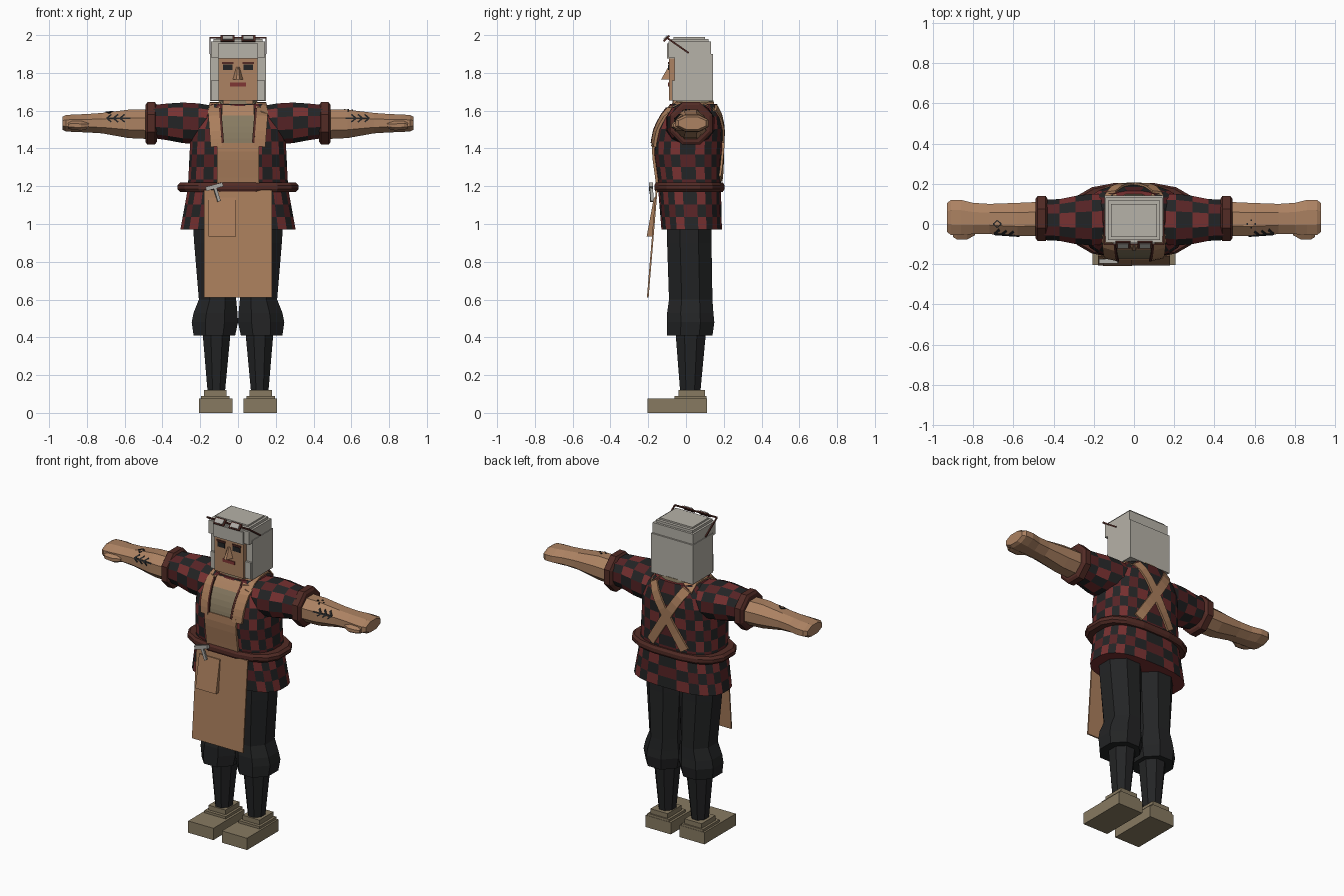
import bpy, bmesh, math
from mathutils import Vector
from mathutils.bvhtree import BVHTree

if "Cube" in bpy.data.objects:
    bpy.data.objects.remove(bpy.data.objects["Cube"])


def material(name, *rgb):
    col = [((c / 255 + 0.055) / 1.055) ** 2.4 for c in rgb] + [1]
    m = bpy.data.materials.new(name)
    m.use_nodes = True
    m.diffuse_color = col
    bsdf = m.node_tree.nodes["Principled BSDF"]
    bsdf.inputs["Base Color"].default_value = col
    bsdf.inputs["Roughness"].default_value = 0.9
    return m


SKIN = material("skin", 172, 130, 98)
LEATHER = material("tan leather", 170, 126, 92)
HAIR = material("grey hair", 182, 178, 168)
RED = material("red check", 118, 48, 48)
DARK_RED = material("dark red check", 86, 35, 37)
BLACK = material("black cloth", 35, 36, 37)
BROWN = material("dark brown leather", 82, 43, 37)
KHAKI = material("khaki", 135, 122, 97)
LIPS = material("lips", 128, 54, 52)
STEEL = material("steel", 172, 170, 165)


def loft(name, rings, mats, rule=None):
    """Skin a list of point rings, cap both ends; rule(row, col) picks the material."""
    bm = bmesh.new()
    vs = [[bm.verts.new(p) for p in r] for r in rings]
    n = len(rings[0])
    for i in range(len(vs) - 1):
        for j in range(n):
            k = (j + 1) % n
            f = bm.faces.new((vs[i][j], vs[i][k], vs[i + 1][k], vs[i + 1][j]))
            if rule:
                f.material_index = rule(i, j)
    bm.faces.new(vs[0])
    bm.faces.new(vs[-1])
    bmesh.ops.recalc_face_normals(bm, faces=bm.faces)
    me = bpy.data.meshes.new(name)
    bm.to_mesh(me)
    ob = bpy.data.objects.new(name, me)
    bpy.context.collection.objects.link(ob)
    for m in mats if isinstance(mats, list) else [mats]:
        me.materials.append(m)
    tree = BVHTree.FromBMesh(bm)
    bm.free()
    return tree


def ring(axis, key, n, power, side=1):
    """Superellipse ring filling the two ranges in key = (pos, a0, a1, b0, b1)."""
    pos, a0, a1, b0, b1 = key
    unit = []
    for j in range(n):
        t = (j + 0.5) * math.tau / n
        unit.append([math.copysign(abs(v) ** (2 / power), v) for v in (math.cos(t), math.sin(t))])
    m = max(u[0] for u in unit)
    out = []
    for u, v in unit:
        a = (a0 + a1) / 2 + u / m * (a1 - a0) / 2
        b = (b0 + b1) / 2 + v / m * (b1 - b0) / 2
        out.append((side * a, b, pos) if axis == "z" else (side * pos, a, b))
    return out


def tube(name, axis, keys, mats, n=8, power=2, side=1, rule=None):
    return loft(name, [ring(axis, k, n, power, side) for k in keys], mats, rule)


def refine(keys, count):
    """Resample key sections evenly along their length."""
    out = []
    for i in range(count + 1):
        p = keys[0][0] + (keys[-1][0] - keys[0][0]) * i / count
        for a, b in zip(keys, keys[1:]):
            if p <= b[0] + 1e-6:
                break
        t = (p - a[0]) / (b[0] - a[0])
        out.append([x + (y - x) * t for x, y in zip(a, b)])
    return out


def box(name, x0, x1, y0, y1, z0, z1, mat, side=1):
    loft(name, [[(side * x, y, z) for x, y in ((x0, y0), (x1, y0), (x1, y1), (x0, y1))]
                for z in (z0, z1)], mat)


def beam(name, a, b, w, d, mat):
    """Rectangular bar between two points."""
    a, b = Vector(a), Vector(b)
    q = (b - a).to_track_quat("Z", "Y")
    corners = [q @ Vector((sx * w / 2, sy * d / 2, 0)) for sx, sy in ((-1, -1), (1, -1), (1, 1), (-1, 1))]
    loft(name, [[p + c for c in corners] for p in (a, b)], mat)


def drape(name, tree, a, b, width, mat, view="front", lift=0.008, steps=5):
    """Lay a thin strap from a to b on a surface, seen from front, back or top."""
    ray = Vector({"front": (0, 1, 0), "back": (0, -1, 0), "top": (0, 0, -1)}[view])
    a, b = Vector(a), Vector(b)
    d = (b - a).normalized()
    off = Vector((-d.y, d.x)) * width / 2
    rings = []
    for i in range(steps + 1):
        p = a.lerp(b, i / steps)
        low, high = [], []
        for q in (p - off, p + off):
            start = Vector((q.x, q.y, 3)) if view == "top" else Vector((q.x, -3 * ray.y, q.y))
            hit = tree.ray_cast(start, ray)[0]
            if hit is None:
                hit = tree.find_nearest(start + ray * 2.85)[0]
            low.append(hit + ray * 0.001)
            high.append(hit - ray * lift)
        rings.append([low[0], low[1], high[1], high[0]])
    loft(name, rings, mat)


def check(row, col):
    return 2 if (row + col) % 2 else row % 2


PLAID = [RED, DARK_RED, BLACK]

# Checked shirt
torso = tube("shirt", "z", refine([
    (0.97, -.305, .305, -.13, .19), (1.19, -.265, .265, -.148, .185),
    (1.4, -.255, .255, -.178, .19), (1.5, -.25, .25, -.16, .195),
    (1.6, -.21, .21, -.115, .18), (1.635, -.15, .15, -.085, .165)], 10),
    PLAID, 24, 2.7, rule=check)
tube("belt", "z", [(1.17, -.305, .305, -.16, .195), (1.185, -.32, .32, -.168, .204),
                   (1.205, -.32, .32, -.168, .204), (1.22, -.305, .305, -.16, .195)], BROWN, 16, 2.7)
tube("undershirt_collar", "z", [(1.6, -.12, .12, -.08, .155), (1.655, -.1, .1, -.07, .145)], KHAKI, 12, 2.7)
drape("undershirt_front", torso, (0, 1.42), (0, 1.58), 0.17, KHAKI, lift=0.007)
drape("neck_front", torso, (0, 1.575), (0, 1.63), 0.17, SKIN, lift=0.009)

# Leather apron
drape("apron_bib", torso, (0, 1.2), (0, 1.43), 0.22, LEATHER, lift=0.014)
loft("apron_skirt", [[(-.18, y, z), (.18, y, z), (.18, y + .009, z), (-.18, y + .009, z)]
                     for y, z in ((-.16, 1.18), (-.207, .61))], LEATHER)
loft("apron_pocket", [[(-.155, y, z), (-.01, y, z), (-.01, y2, z), (-.155, y2, z)]
                      for y, y2, z in ((-.208, -.175, .935), (-.17, -.16, 1.14))], LEATHER)
beam("hammer_head", (-.17, -.185, 1.185), (-.08, -.185, 1.21), 0.022, 0.022, STEEL)
beam("hammer_handle", (-.125, -.185, 1.2), (-.1, -.18, 1.12), 0.016, 0.016, STEEL)

for side, label in ((1, "left"), (-1, "right")):
    def part(name):
        return label + "_" + name

    # Apron straps
    drape(part("strap_front"), torso, (side * .115, 1.41), (side * .13, 1.615), 0.06, LEATHER, lift=0.016)
    drape(part("strap_trim"), torso, (side * .08, 1.43), (side * .095, 1.615), 0.012, BROWN, lift=0.018)
    drape(part("strap_top"), torso, (side * .125, -.1), (side * .115, .15), 0.06, LEATHER, "top", 0.01)
    drape(part("strap_back"), torso, (side * .115, 1.615), (side * -.12, 1.24), 0.055, LEATHER, "back", 0.012, 8)

    # Sleeve, cuff, forearm and hand
    tube(part("sleeve"), "x", refine([
        (.13, -.1, .15, 1.43, 1.625), (.25, -.11, .15, 1.42, 1.645),
        (.35, -.085, .125, 1.44, 1.64), (.45, -.08, .12, 1.455, 1.63)], 4),
        PLAID, 12, 2.3, side, check)
    tube(part("cuff"), "x", [(.43, -.07, .125, 1.435, 1.63), (.44, -.085, .14, 1.42, 1.645),
                             (.48, -.085, .14, 1.42, 1.645), (.49, -.07, .125, 1.435, 1.63)], BROWN, side=side)
    arm = tube(part("forearm"), "x", [
        (.47, -.06, .11, 1.45, 1.605), (.58, -.06, .105, 1.455, 1.605),
        (.72, -.05, .1, 1.48, 1.588), (.8, -.05, .105, 1.485, 1.582),
        (.86, -.055, .12, 1.487, 1.58), (.91, -.055, .12, 1.49, 1.577),
        (.93, -.04, .105, 1.5, 1.567)], SKIN, side=side)
    tube(part("thumb"), "x", [(.79, -.055, 0, 1.505, 1.54), (.83, -.077, 0, 1.495, 1.545),
                              (.88, -.077, 0, 1.5, 1.545), (.9, -.065, 0, 1.505, 1.54)], SKIN, side=side)

    # Forearm tattoos
    drape(part("tattoo_stem"), arm, (side * .57, 1.56), (side * .69, 1.56), 0.007, BLACK, lift=0.004)
    for i in range(3):
        x = .6 + i * .035
        for dz in (-.02, .02):
            drape(part("tattoo_chevron"), arm, (side * x, 1.56 + dz), (side * (x + .025), 1.56),
                  0.008, BLACK, lift=0.004, steps=2)
    dots = [(.66, 0), (.68, .018), (.7, 0), (.68, -.018)]
    for p, q in zip(dots, dots[1:] + dots[:1]):
        if side < 0:
            drape("right_tattoo_diamond", arm, (-p[0], p[1]), (-q[0], q[1]), 0.006, BLACK, "top", 0.004, 1)
        else:
            drape("left_tattoo_dot", arm, (p[0] - .1, p[1]), (p[0] - .092, p[1]), 0.008, BLACK, "top", 0.004, 1)

    # Trousers and shoes
    tube(part("breeches"), "z", [
        (.41, .015, .235, -.1, .14), (.48, 0, .245, -.1, .15), (.53, .003, .235, -.1, .145),
        (.6, .01, .207, -.09, .14), (.9, 0, .232, -.1, .135), (1.02, 0, .24, -.1, .135)], BLACK, side=side)
    tube(part("stocking"), "z", [(.1, .07, .16, -.03, .075), (.42, .04, .187, -.055, .105)], BLACK, side=side)
    box(part("shoe"), .03, .207, -.205, .11, 0, .075, KHAKI, side)
    box(part("shoe_heel"), .045, .195, -.06, .108, .075, .09, KHAKI, side)
    box(part("shoe_collar"), .06, .18, -.04, .1, .09, .12, KHAKI, side)

    # Face details and side locks
    box(part("eye"), .028, .08, -.094, -.088, 1.815, 1.845, BLACK, side)
    box(part("eyebrow"), .025, .085, -.096, -.088, 1.848, 1.858, BROWN, side)
    box(part("side_lock"), .093, .142, -.075, 0, 1.655, 1.76, HAIR, side)

    # Spectacles pushed up on the hair
    beam(part("spectacle_frame"), (side * .055, -.118, 1.967), (side * .055, -.088, 1.997), 0.074, 0.008, BROWN)
    beam(part("spectacle_lens"), (side * .055, -.117, 1.975), (side * .055, -.097, 1.995), 0.056, 0.012, STEEL)
    beam(part("spectacle_arm"), (side * .148, -.1, 1.985), (side * .148, .015, 1.905), 0.007, 0.009, BROWN)
    beam(part("spectacle_hinge"), (side * .09, -.1, 1.985), (side * .15, -.1, 1.985), 0.008, 0.008, BROWN)
beam("spectacle_bridge", (-.02, -.1, 1.985), (.02, -.1, 1.985), 0.008, 0.008, BROWN)

# Head
box("neck", -.08, .08, -.07, .1, 1.58, 1.68, SKIN)
box("face", -.102, .102, -.09, .05, 1.655, 1.9, SKIN)
loft("nose", [[(-w, -.088, z), (w, -.088, z), (w * .3, y, z), (-w * .3, y, z)]
              for w, y, z in ((.028, -.132, 1.765), (.01, -.095, 1.83))], SKIN)
box("mouth", -.042, .042, -.095, -.088, 1.728, 1.748, LIPS)
box("hair_back", -.147, .147, -.062, .142, 1.65, 1.9, HAIR)
box("hair_cap", -.143, .143, -.092, .132, 1.882, 1.965, HAIR)
box("hair_fringe", -.105, .105, -.1, 0, 1.875, 1.955, HAIR)
box("hair_crown", -.13, .13, -.08, .118, 1.965, 1.98, HAIR)
box("hair_top", -.115, .115, -.065, .1, 1.98, 1.99, HAIR)
